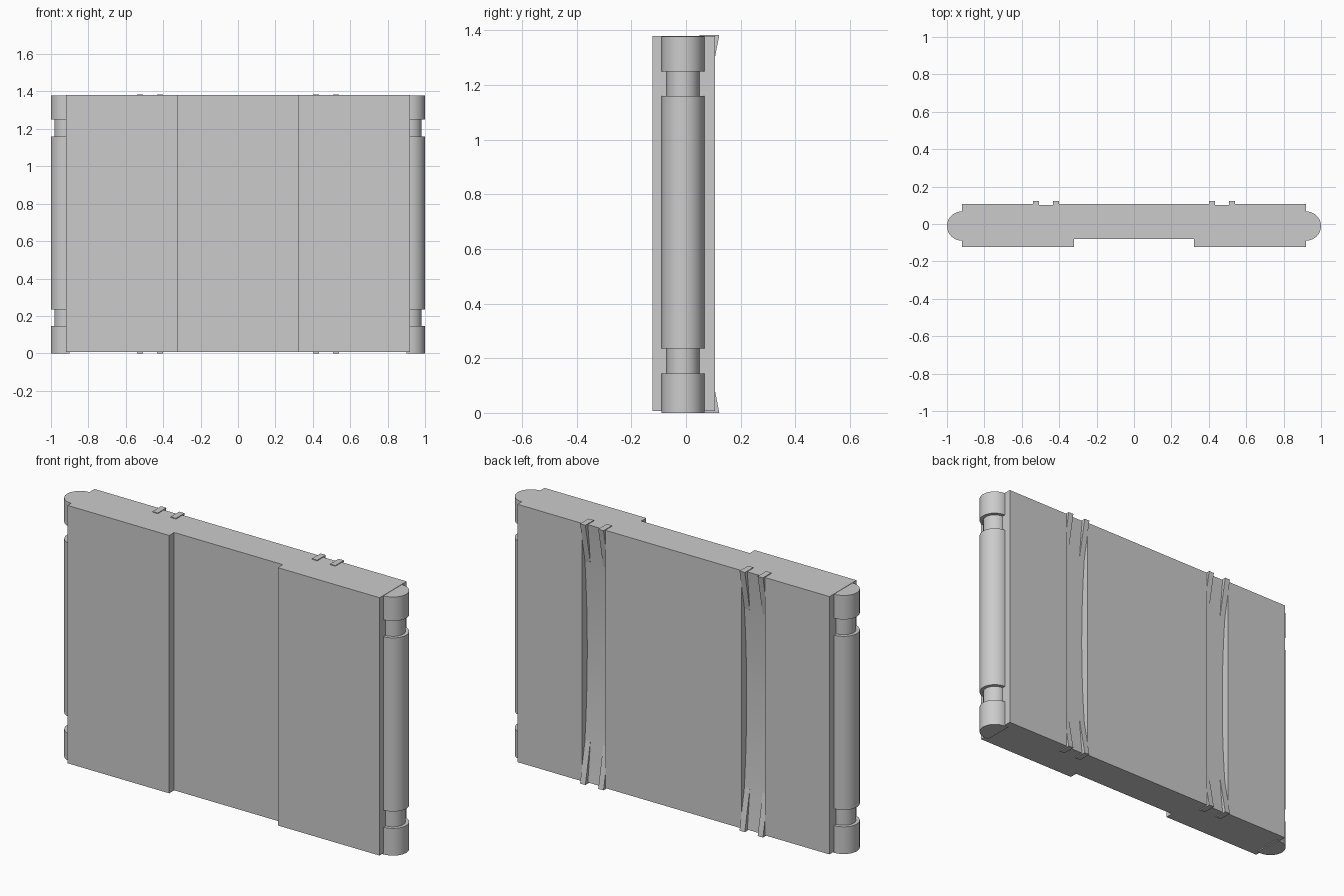
import bpy, bmesh, math
from mathutils import Vector

if "Cube" in bpy.data.objects:
    bpy.data.objects.remove(bpy.data.objects["Cube"])

TOP, BOTTOM = 1.38, 0.006
MID = 0.692


def prism(name, points, offset):
    """Extrude a closed outline of 3D points along an offset."""
    bm = bmesh.new()
    face = bm.faces.new([bm.verts.new(p) for p in points])
    ext = bmesh.ops.extrude_face_region(bm, geom=[face])
    verts = [g for g in ext["geom"] if isinstance(g, bmesh.types.BMVert)]
    bmesh.ops.translate(bm, verts=verts, vec=Vector(offset))
    bmesh.ops.recalc_face_normals(bm, faces=bm.faces)
    mesh = bpy.data.meshes.new(name)
    bm.to_mesh(mesh)
    bm.free()
    ob = bpy.data.objects.new(name, mesh)
    bpy.context.collection.objects.link(ob)
    return ob


def smooth(ob):
    bpy.ops.object.select_all(action="DESELECT")
    ob.select_set(True)
    bpy.context.view_layer.objects.active = ob
    bpy.ops.object.shade_smooth_by_angle(angle=math.radians(30))


# Main panel with the wide shallow recess in the front
outline = [(-.92, -.122), (-.32, -.122), (-.32, -.08), (.32, -.08),
           (.32, -.122), (.92, -.122), (.92, .106), (-.92, .106)]
panel = prism("panel", [(x, y, BOTTOM) for x, y in outline],
              (0, 0, TOP - BOTTOM))

# Curved channels in the back, shallow at the ends and deepest halfway up
arc = []
for i in range(33):
    t = -1.05 + 2.1 * i / 32
    arc.append((.102 - .042 * (1 - t * t), MID + t * MID))
for side in (-1, 1):
    pts = [(side * .40, y, z) for y, z in arc]
    pts += [(side * .40, .3, arc[-1][1]), (side * .40, .3, arc[0][1])]
    cutter = prism("channel_cutter", pts, (side * .14, 0, 0))
    cutter.hide_render = True
    cutter.hide_set(True)
    mod = panel.modifiers.new("channel", "BOOLEAN")
    mod.operation = "DIFFERENCE"
    mod.solver = "EXACT"
    mod.object = cutter

# Tapered wedge ribs at both ends of each channel
for side in (-1, 1):
    for x in (.401, .508):
        for end in (-1, 1):
            profile = [(.05, .692), (.122, .692), (.071, .43), (.05, .43)]
            pts = [(side * x, y, MID + end * h) for y, h in profile]
            prism("wedge_rib", pts, (side * .031, 0, 0))

# Rounded side posts: stepped half-round bars with two necks
sections = [(0, .145, .078), (.145, .235, .06), (.235, 1.16, .078),
            (1.16, 1.25, .06), (1.25, 1.378, .078)]
for side in (-1, 1):
    for z0, z1, r in sections:
        pts = [(side * .90, -.011 - r, z0)]
        for i in range(25):
            a = -math.pi / 2 + math.pi * i / 24
            pts.append((side * (.92 + r * math.cos(a) * .08 / .078),
                        -.011 + r * math.sin(a), z0))
        pts.append((side * .90, -.011 + r, z0))
        smooth(prism("side_post" if r > .07 else "post_neck", pts,
                     (0, 0, z1 - z0)))
